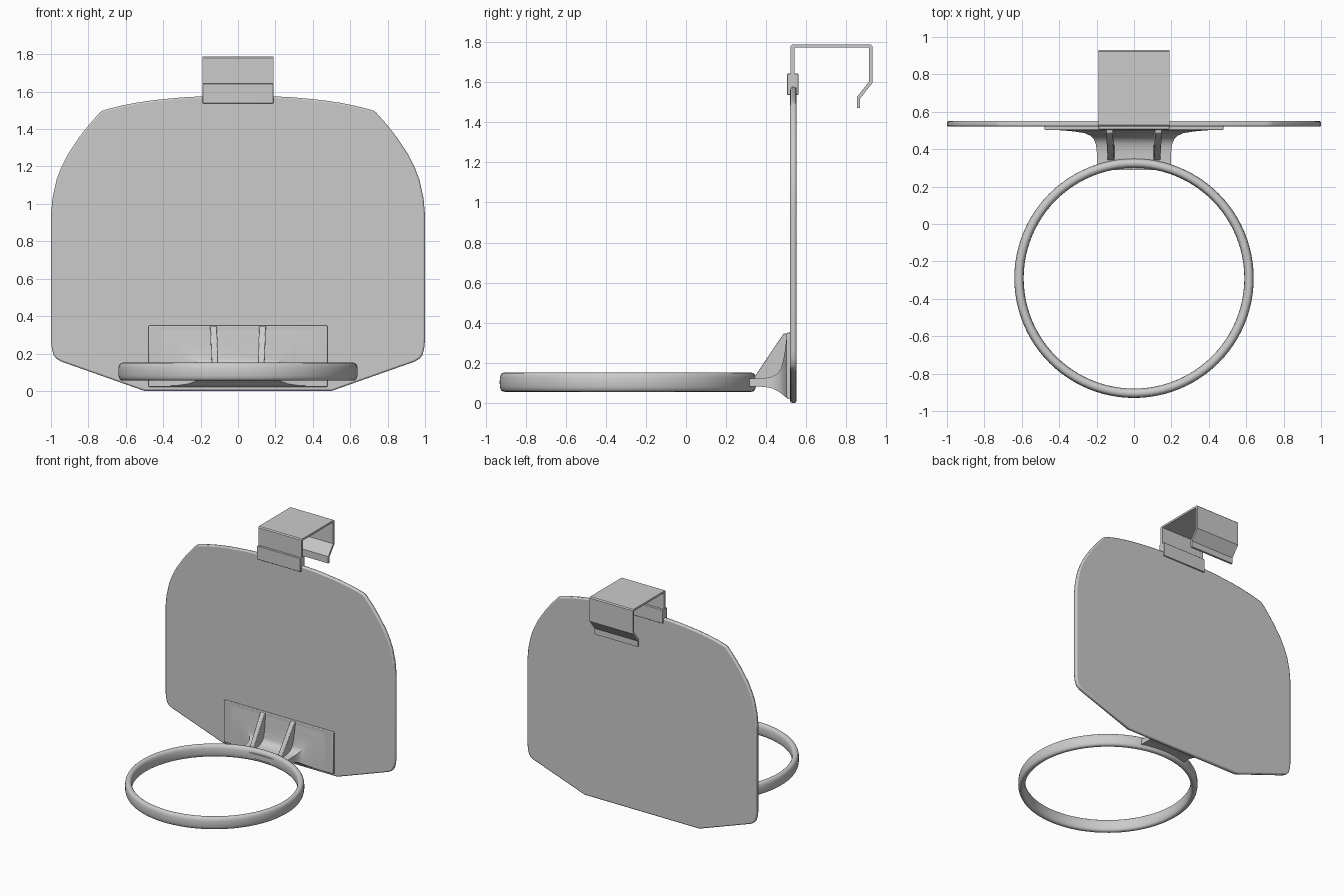
import bpy, bmesh
from math import sin, cos, pi, copysign

if "Cube" in bpy.data.objects:
    bpy.data.objects.remove(bpy.data.objects["Cube"])


def finish(name, bm, bevel=0.0, segments=2):
    bmesh.ops.recalc_face_normals(bm, faces=bm.faces[:])
    me = bpy.data.meshes.new(name)
    bm.to_mesh(me)
    bm.free()
    ob = bpy.data.objects.new(name, me)
    bpy.context.collection.objects.link(ob)
    if bevel:
        m = ob.modifiers.new("bevel", 'BEVEL')
        m.width, m.segments = bevel, segments
        m.limit_method, m.angle_limit = 'ANGLE', 0.9
    bpy.ops.object.select_all(action='DESELECT')
    ob.select_set(True)
    bpy.context.view_layer.objects.active = ob
    bpy.ops.object.shade_smooth_by_angle(angle=0.6)
    return ob


def loft(name, rings, closed=False, **kw):
    """Skin a list of equal-length closed cross-sections."""
    bm = bmesh.new()
    vs = [[bm.verts.new(p) for p in r] for r in rings]
    n, k = len(vs), len(vs[0])
    for i in range(n if closed else n - 1):
        a, b = vs[i], vs[(i + 1) % n]
        for j in range(k):
            bm.faces.new((a[j], a[(j + 1) % k], b[(j + 1) % k], b[j]))
    if not closed:
        bm.faces.new(vs[0])
        bm.faces.new(vs[-1])
    return finish(name, bm, **kw)


def prism_x(name, profile, x0, x1, **kw):
    """Extrude a (y, z) profile between two x positions."""
    return loft(name, [[(x, y, z) for y, z in profile] for x in (x0, x1)], **kw)


def rect(y0, y1, z0, z1):
    return [(y0, z0), (y1, z0), (y1, z1), (y0, z1)]


# Backboard: half outline mirrored about x = 0
half = [(0.5, 0.0), (0.945, 0.157), (0.97, 0.172), (0.985, 0.19), (0.995, 0.225),
        (1, 0.27), (1, 0.94), (0.992, 1.03), (0.97, 1.13), (0.945, 1.195),
        (0.91, 1.265), (0.85, 1.355), (0.795, 1.425), (0.74, 1.487), (0.725, 1.498),
        (0.70, 1.506), (0.63, 1.524), (0.55, 1.54), (0.47, 1.552), (0.39, 1.561),
        (0.29, 1.57), (0.19, 1.575), (0.09, 1.579)]
outline = half + [(-x, z) for x, z in reversed(half)]
loft("backboard", [[(x, y, z) for x, z in outline] for y in (0.52, 0.551)],
     bevel=0.009)

# Rim: tall rounded section swept round a circle
CY, R = -0.29, 0.615


def soft(v):
    return copysign(abs(v) ** 0.75, v)


section = [(0.025 * soft(cos(2 * pi * j / 20)), 0.048 * soft(sin(2 * pi * j / 20)))
           for j in range(20)]
loft("rim", [[((R + r) * sin(2 * pi * i / 96), CY + (R + r) * cos(2 * pi * i / 96),
               0.103 + z) for r, z in section] for i in range(96)], closed=True)

# Mounting plate on the front of the board
prism_x("mounting_plate", rect(0.502, 0.523, 0.022, 0.35), -0.478, 0.478, bevel=0.005)

# Flared neck joining rim to plate: (y, half width, bottom z, top z)
stations = [(0.29, 0.20, 0.082, 0.122), (0.36, 0.197, 0.082, 0.122),
            (0.40, 0.20, 0.078, 0.125), (0.43, 0.205, 0.072, 0.131),
            (0.455, 0.216, 0.06, 0.145), (0.473, 0.235, 0.048, 0.17),
            (0.486, 0.265, 0.038, 0.215), (0.495, 0.32, 0.03, 0.27),
            (0.501, 0.39, 0.026, 0.32), (0.505, 0.465, 0.024, 0.345)]
loft("rim_neck", [[(-w, y, b), (w, y, b), (w, y, t), (-w, y, t)]
                  for y, w, b, t in stations])

# Triangular ribs on the neck, leaning slightly outward at the top
for s, side in ((-1, "left"), (1, "right")):
    loft("rib_" + side, [[(s * (x + 0.008 * k), y, z) for y, z, k in
                          ((0.335, 0.10, 0), (0.51, 0.10, 0), (0.51, 0.347, 1),
                           (0.488, 0.347, 1), (0.345, 0.135, 0))]
                         for x in (0.105, 0.141)], bevel=0.004)

# Door hook: bent strip
hook = [(0.522, 1.56), (0.522, 1.78), (0.53, 1.788), (0.922, 1.788), (0.93, 1.78),
        (0.93, 1.597), (0.869, 1.518), (0.869, 1.472), (0.853, 1.472), (0.853, 1.526),
        (0.914, 1.604), (0.914, 1.773), (0.542, 1.773), (0.542, 1.56)]
prism_x("door_hook", hook, -0.189, 0.189)

# Clip gripping the top of the board
prism_x("hook_clip", rect(0.505, 0.561, 1.537, 1.643), -0.189, 0.189, bevel=0.003)
